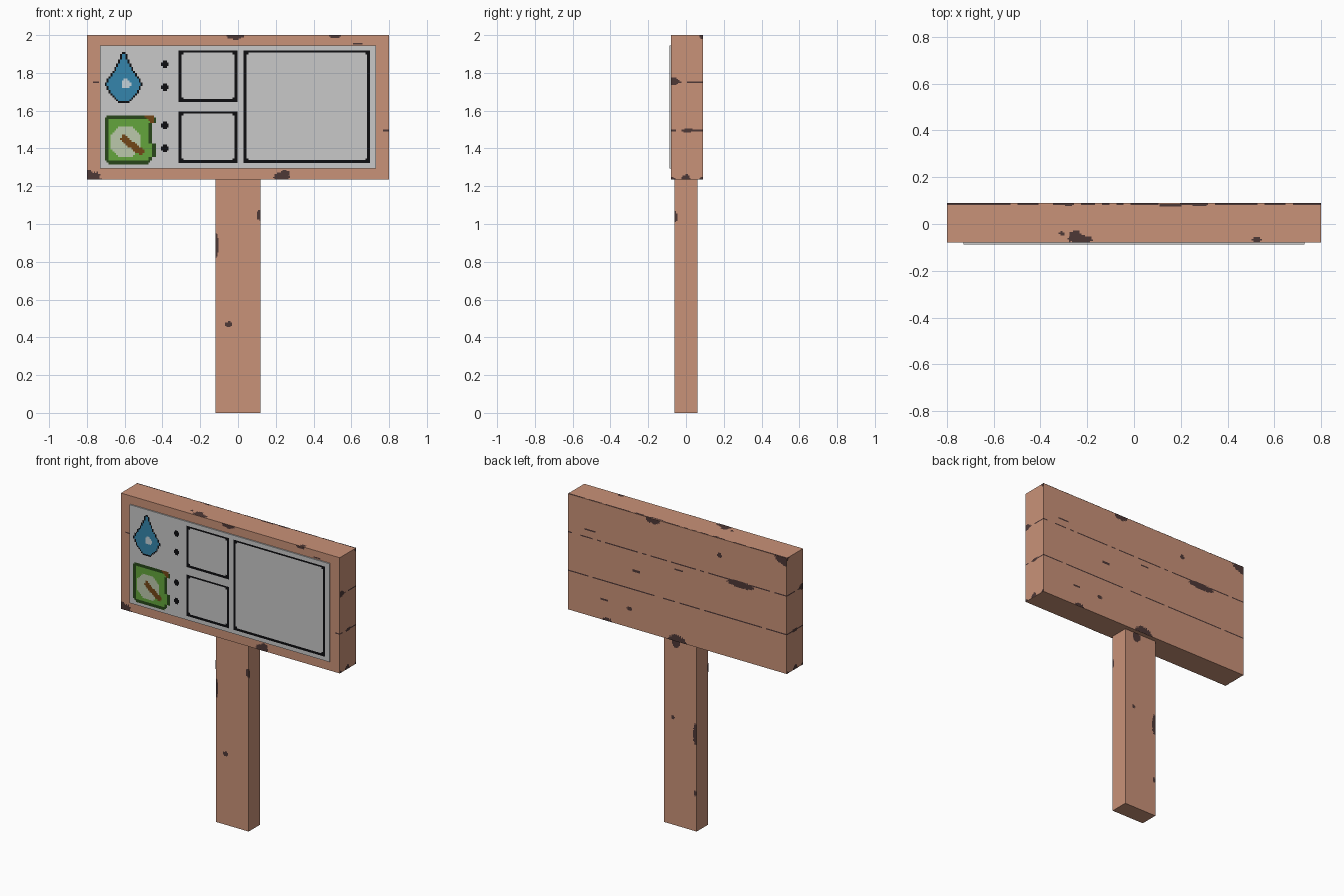
import bpy, bmesh, math, random
from mathutils import Vector

if "Cube" in bpy.data.objects:
    bpy.data.objects.remove(bpy.data.objects["Cube"])

random.seed(4)

# ---- materials, one per flat colour
COLOURS = {
    "wood": (0.584, 0.287, 0.188), "dark_wear": (0.076, 0.040, 0.037),
    "panel_grey": (0.578, 0.578, 0.578), "black": (0.004, 0.004, 0.005),
    "water_blue": (0.036, 0.235, 0.413), "pale_blue": (0.56, 0.65, 0.70),
    "leaf_green": (0.127, 0.376, 0.045), "dark_green": (0.021, 0.061, 0.010),
    "brown": (0.170, 0.061, 0.008), "pale_green": (0.50, 0.58, 0.41),
}
MATS = {}
for name, rgb in COLOURS.items():
    MATS[name] = bpy.data.materials.new(name)
    MATS[name].diffuse_color = (*rgb, 1)


def finish(name, bm, mats):
    me = bpy.data.meshes.new(name)
    bm.to_mesh(me)
    bm.free()
    for m in mats:
        me.materials.append(MATS[m])
    ob = bpy.data.objects.new(name, me)
    bpy.context.collection.objects.link(ob)
    return ob


def box(name, lo, hi, mat):
    bm = bmesh.new()
    bmesh.ops.create_cube(bm, size=1)
    for v in bm.verts:
        v.co = [lo[i] + (v.co[i] + 0.5) * (hi[i] - lo[i]) for i in range(3)]
    return finish(name, bm, [mat])


def add_rect(bm, place, out, u0, u1, v0, v1, mi=0):
    f = bm.faces.new([bm.verts.new(place(u, v))
                      for u, v in ((u0, v0), (u1, v0), (u1, v1), (u0, v1))])
    f.normal_update()
    if f.normal.dot(Vector(out)) < 0:
        f.normal_flip()
    f.material_index = mi


def pixels(bm, place, out, rect, cell, rule):
    """Square cells over rect; rule gives a material index or None. Runs are merged."""
    u0, u1, v0, v1 = rect
    nu, nv = max(1, round((u1 - u0) / cell)), max(1, round((v1 - v0) / cell))
    du, dv = (u1 - u0) / nu, (v1 - v0) / nv
    for j in range(nv):
        row = [rule(u0 + (i + .5) * du, v0 + (j + .5) * dv) for i in range(nu)] + [None]
        start = 0
        for i in range(1, nu + 1):
            if row[i] != row[start]:
                if row[start] is not None:
                    add_rect(bm, place, out, u0 + start * du, u0 + i * du,
                             v0 + j * dv, v0 + (j + 1) * dv, row[start])
                start = i


# ---- solid parts
box("post", (-0.12, -0.06, 0), (0.12, 0.06, 1.24), "wood")
box("board", (-0.8, -0.08, 1.235), (0.8, 0.09, 2.0), "wood")
box("panel", (-0.73, -0.0885, 1.295), (0.73, -0.079, 1.945), "panel_grey")

# ---- chipped wear: per face a rectangle and blobs (u, v, half width, half height)
E = 0.001


def wear(name, place, out, rect, blobs, lines=()):
    bm = bmesh.new()
    for cu, cv, a, b in blobs:
        r = (max(rect[0], cu - a), min(rect[1], cu + a), max(rect[2], cv - b), min(rect[3], cv + b))
        pixels(bm, place, out, r, 0.007, lambda u, v: 0 if
               ((u - cu) / a) ** 2 + ((v - cv) / b) ** 2 < random.uniform(.75, 1.1) else None)
    for u0, u1, v in lines:                      # broken plank seams
        pixels(bm, place, out, (u0, u1, v - .004, v + .004), 0.03,
               lambda u, v: 0 if random.random() < .85 else None)
    finish(name, bm, ["dark_wear"])


wear("board_front_wear", lambda u, v: (u, -0.08 - E, v), (0, -1, 0), (-.8, .8, 1.235, 2),
     [(-.012, 2, .05, .025), (.51, 2, .035, .015), (-.8, 1.235, .08, .05),
      (.23, 1.25, .045, .022), (.25, 1.27, .022, .016), (.635, 1.955, .025, .004)],
     [(-.8, -.735, 1.75), (.735, .8, 1.495)])
wear("board_back_wear", lambda u, v: (u, 0.09 + E, v), (0, 1, 0), (-.8, .8, 1.235, 2),
     [(.18, 2, .055, .035), (-.31, 1.89, .018, .016), (-.46, 1.735, .1, .022), (-.8, 2, .09, .055),
      (.51, 1.235, .04, .022), (0, 1.235, .07, .045), (.64, 1.8, .04, .005), (.3, 1.62, .035, .008),
      (.53, 1.37, .03, .006), (-.01, 1.71, .03, .005), (.35, 1.36, .02, .012)],
     [(-.8, .8, 1.75), (-.8, .8, 1.495)])
for s, side in ((1, "right"), (-1, "left")):
    wear(f"board_{side}_wear", lambda u, v: (s * (.8 + E), u, v), (s, 0, 0), (-.08, .09, 1.235, 2),
         [(-.07, 1.755, .035, .02), (.01, 1.495, .03, .01), (0, 1.235, .025, .03),
          (.09, 2, .025, .02), (-.08, 1.235, .025, .015), (.09, 1.235, .025, .015)],
         [(-.08, .09, 1.75), (-.08, .09, 1.495)])
    wear(f"post_{side}_wear", lambda u, v: (s * (.12 + E), u, v), (s, 0, 0), (-.06, .06, 0, 1.235),
         [(-.06, 1.04, .015, .03)])
wear("board_top_wear", lambda u, v: (u, v, 2 + E), (0, 0, 1), (-.8, .8, -.08, .09),
     [(-.23, -.065, .055, .018), (-.25, -.045, .025, .018), (-.31, -.04, .012, .01),
      (.525, -.067, .022, .011), (.16, .08, .05, .005), (.28, .08, .03, .004), (-.28, .08, .015, .004)],
     [(-.8, .8, .086)])
POST_BLOBS = [(-.12, .89, .018, .07), (.115, 1.045, .015, .028), (-.05, .47, .018, .016)]
wear("post_front_wear", lambda u, v: (u, -.06 - E, v), (0, -1, 0), (-.12, .12, 0, 1.235), POST_BLOBS)
wear("post_back_wear", lambda u, v: (u, .06 + E, v), (0, 1, 0), (-.12, .12, 0, 1.235),
     [(-.115, .64, .022, .075), (.03, 1.21, .03, .035), (.05, .71, .012, .012), (-.11, .25, .01, .02)])

# ---- painted panel details
FRONT, OUT = (lambda u, v: (u, -0.0897, v)), (0, -1, 0)

# box outlines: three frames with small square corner marks
bm = bmesh.new()
for x0, x1, z0, z1 in ((-.315, -.003, 1.645, 1.918), (-.315, -.003, 1.322, 1.595), (.03, .70, 1.322, 1.918)):
    t = 0.016
    add_rect(bm, FRONT, OUT, x0, x1, z0, z0 + t)
    add_rect(bm, FRONT, OUT, x0, x1, z1 - .011, z1)
    add_rect(bm, FRONT, OUT, x0, x0 + t, z0 + t, z1 - .011)
    add_rect(bm, FRONT, OUT, x1 - t, x1, z0 + t, z1 - .011)
    for cx in (x0 + t, x1 - t - .01):
        for cz in (z0 + t, z1 - .021):
            add_rect(bm, FRONT, OUT, cx, cx + .01, cz, cz + .01)
finish("box_outlines", bm, ["black"])

# colon dots between icons and boxes
bm = bmesh.new()
for z in (1.846, 1.724, 1.522, 1.40):
    add_rect(bm, FRONT, OUT, -.407, -.367, z - .01, z + .01)
    for a, b in ((z + .01, z + .02), (z - .02, z - .01)):
        add_rect(bm, FRONT, OUT, -.397, -.377, a, b)
finish("dots", bm, ["black"])

# water drop
DROP = [(1.635, .02), (1.69, .075), (1.745, .1), (1.83, .045), (1.915, .006)]


def half_width(z):
    for (za, a), (zb, b) in zip(DROP, DROP[1:]):
        if za <= z <= zb:
            return a + (b - a) * (z - za) / (zb - za)
    return -1


def drop_rule(x, z):
    d = abs(x + .605)
    if d > half_width(z):
        return None
    if math.hypot(x + .593, z - 1.742) < .025:
        return 2
    inside = d + .01 < half_width(z) and d < half_width(z + .01) and d < half_width(z - .01)
    return 1 if inside else 0


bm = bmesh.new()
pixels(bm, FRONT, OUT, (-.705, -.505, 1.64, 1.91), 0.01, drop_rule)
finish("water_drop_icon", bm, ["black", "water_blue", "pale_blue"])


# green plot icon with a brown sprig
def in_plot(x, z):
    right = -.437 if z > 1.535 or 1.355 < z < 1.43 else -.455
    if not (-.703 < x < right and 1.317 < z < 1.577):
        return False
    dx, dz = max(-.673 - x, x - right + .03, 0), max(1.347 - z, z - 1.552, 0)
    return dx + dz < .04


def plot_rule(x, z):
    if not in_plot(x, z):
        return None
    if x + z > 1.075 and z > 1.52 and x < -.448 and z < 1.572:
        return 2
    if not all(in_plot(x + a * .02, z + b * .02) for a, b in ((1, 0), (-1, 0), (0, 1), (0, -1))):
        return 0
    along, across = (x + .56) * .79 - (z - 1.417) * .61, (x + .56) * .61 + (z - 1.417) * .79
    if abs(along) < .072 and abs(across) < .018:
        return 2
    dx, dz = abs(x + .595), abs(z - 1.437)
    return 3 if max(dx, dz) < .08 and dx + dz < .115 else 1


bm = bmesh.new()
pixels(bm, FRONT, OUT, (-.705, -.435, 1.315, 1.585), 0.01, plot_rule)
finish("plot_icon", bm, ["dark_green", "leaf_green", "brown", "pale_green"])

for m in bpy.data.materials:
    if m.users and not m.is_grease_pencil:
        m.use_nodes = True
        m.node_tree.nodes["Principled BSDF"].inputs["Base Color"].default_value = m.diffuse_color
